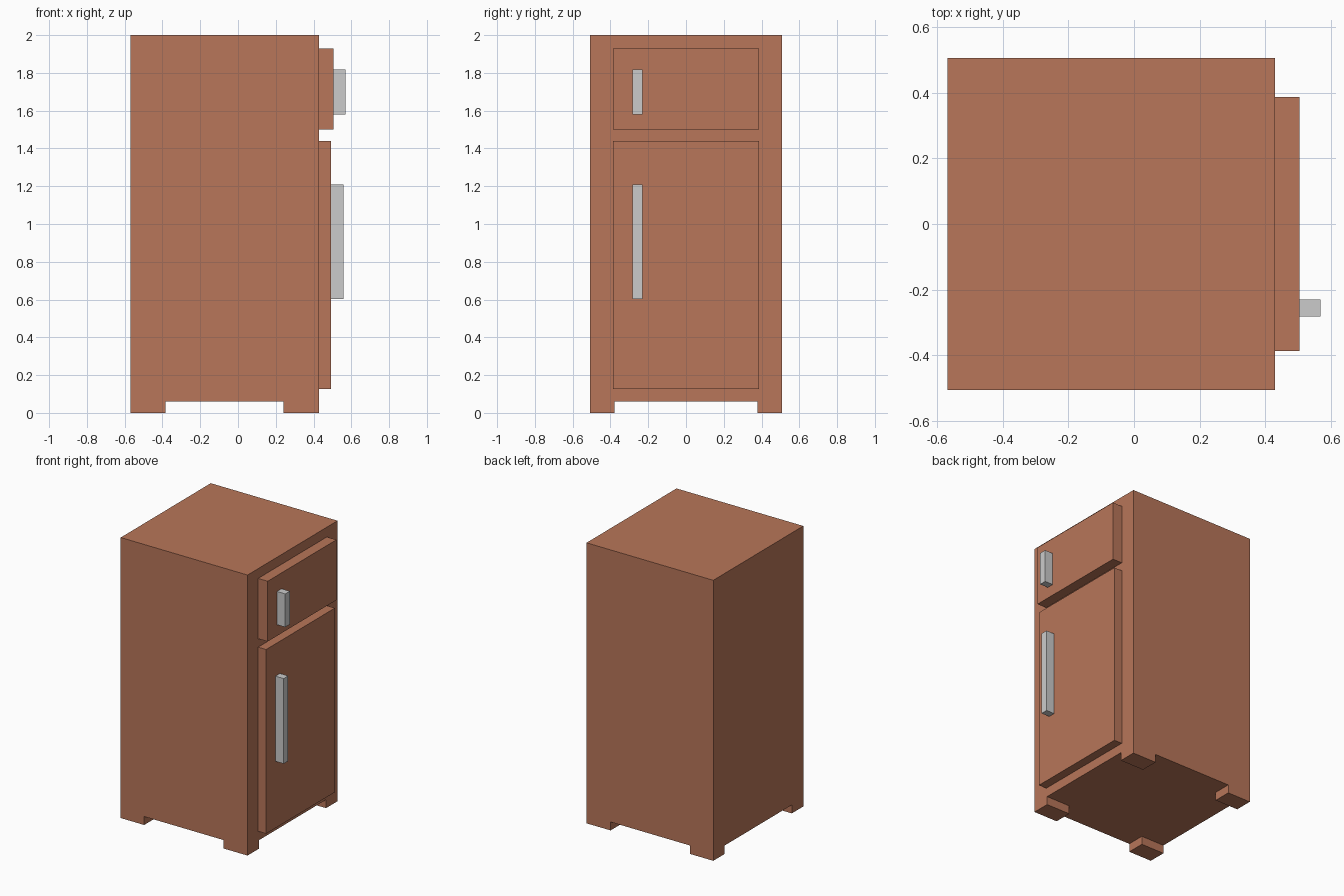
import bpy
import bmesh

if "Cube" in bpy.data.objects:
    bpy.data.objects.remove(bpy.data.objects["Cube"])

paint = bpy.data.materials.new("terracotta_paint")
paint.diffuse_color = (0.48, 0.18, 0.10, 1)
paint.use_nodes = True
paint.node_tree.nodes["Principled BSDF"].inputs["Base Color"].default_value = paint.diffuse_color


def finish(bm, name, mat=None):
    bmesh.ops.recalc_face_normals(bm, faces=bm.faces)
    mesh = bpy.data.meshes.new(name)
    bm.to_mesh(mesh)
    bm.free()
    if mat:
        mesh.materials.append(mat)
    obj = bpy.data.objects.new(name, mesh)
    bpy.context.collection.objects.link(obj)
    return obj


def box_mesh(x, y, z):
    bm = bmesh.new()
    bmesh.ops.create_cube(bm, size=1)
    for v in bm.verts:
        for i, (lo, hi) in enumerate((x, y, z)):
            v.co[i] = hi if v.co[i] > 0 else lo
    return bm


def box(name, x, y, z, mat=None):
    return finish(box_mesh(x, y, z), name, mat)


# Cabinet with four feet extruded from the corners of its underside
FRONT, FLOOR = 0.43, 0.06
FOOT_X, FOOT_Y = (-0.385, 0.24), 0.378
bm = box_mesh((-0.57, FRONT), (-0.507, 0.507), (FLOOR, 2.0))
cuts = [((x, 0, 0), (1, 0, 0)) for x in FOOT_X]
cuts += [((0, y, 0), (0, 1, 0)) for y in (-FOOT_Y, FOOT_Y)]
for co, normal in cuts:
    bottom = [f for f in bm.faces if f.calc_center_median().z < FLOOR + 0.001]
    edges = list({e for f in bottom for e in f.edges})
    verts = list({v for f in bottom for v in f.verts})
    bmesh.ops.bisect_plane(bm, geom=bottom + edges + verts,
                           plane_co=co, plane_no=normal)
corners = []
for f in bm.faces:
    c = f.calc_center_median()
    if c.z < FLOOR + 0.001 and abs(c.y) > FOOT_Y and not FOOT_X[0] < c.x < FOOT_X[1]:
        corners.append(f)
feet = bmesh.ops.extrude_discrete_faces(bm, faces=corners)["faces"]
for v in {v for f in feet for v in f.verts}:
    v.co.z = 0
finish(bm, "cabinet", paint)

# Doors and their handles: name, door face x, door z range, handle z range
for name, face, door_z, handle_z in (
        ("freezer", 0.505, (1.50, 1.93), (1.58, 1.817)),
        ("fridge", 0.493, (0.127, 1.44), (0.603, 1.21))):
    box(name + "_door", (FRONT, face), (-0.387, 0.387), door_z, paint)
    box(name + "_handle", (face, face + 0.065), (-0.282, -0.231), handle_z)
